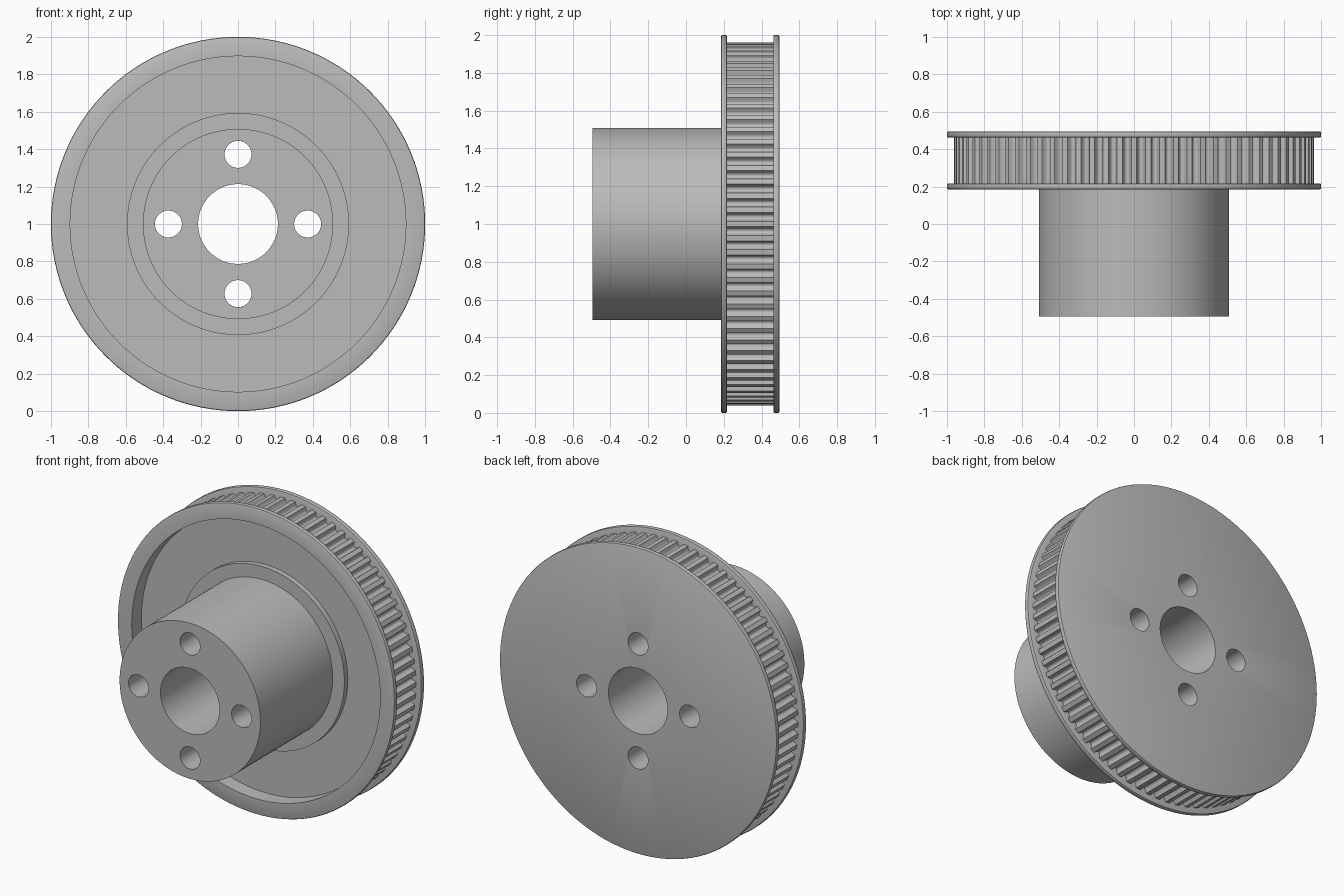
import bpy, bmesh
from math import sin, cos, tau, radians
from mathutils import Matrix, Vector

cube = bpy.data.objects.get("Cube")
if cube:
    bpy.data.objects.remove(cube, do_unlink=True)

SEGMENTS = 128
TEETH = 80
CENTRE = Vector((0, 0, 1))

metal = bpy.data.materials.new("grey metal")
metal.use_nodes = True
GREY = (0.5, 0.5, 0.5, 1)
metal.diffuse_color = GREY
metal.node_tree.nodes["Principled BSDF"].inputs["Base Color"].default_value = GREY


def make_object(name, bm):
    bmesh.ops.recalc_face_normals(bm, faces=bm.faces)
    mesh = bpy.data.meshes.new(name)
    bm.to_mesh(mesh)
    bm.free()
    mesh.materials.append(metal)
    obj = bpy.data.objects.new(name, mesh)
    bpy.context.collection.objects.link(obj)
    return obj


def select_only(obj):
    bpy.ops.object.select_all(action="DESELECT")
    obj.select_set(True)
    bpy.context.view_layer.objects.active = obj


def lathe(name, profile):
    """Turn a closed (radius, y) profile around the wheel axis."""
    bm = bmesh.new()
    verts = [bm.verts.new((r, y, 1)) for r, y in profile]
    edges = [bm.edges.new((a, b)) for a, b in zip(verts, verts[1:] + verts[:1])]
    bmesh.ops.spin(bm, geom=verts + edges, cent=CENTRE, axis=(0, 1, 0),
                   angle=tau, steps=SEGMENTS)
    bmesh.ops.remove_doubles(bm, verts=bm.verts, dist=0.0001)
    return make_object(name, bm)


def flange(y0, y1, r=1.0, b=0.008):
    """Rim section with softened corners, from front to back."""
    return [(r - b, y0), (r - b * 0.3, y0 + b * 0.3), (r, y0 + b),
            (r, y1 - b), (r - b * 0.3, y1 - b * 0.3), (r - b, y1)]


# Hub, recessed web, flanges and bore in one turned section
BORE, HUB, BOSS, RECESS, CORE = 0.213, 0.508, 0.593, 0.897, 0.92
body = lathe("pulley_body", [
    (BORE, -0.495), (HUB, -0.495), (HUB, 0.25), (BOSS, 0.25), (BOSS, 0.285),
    (RECESS, 0.285), (RECESS, 0.185), *flange(0.185, 0.217), (CORE, 0.217),
    (CORE, 0.462), *flange(0.462, 0.495), (BORE, 0.495)])

# Four bolt holes through the hub
bm = bmesh.new()
for i in range(4):
    a = i * tau / 4
    place = Matrix.Translation(CENTRE + 0.372 * Vector((cos(a), 0, sin(a))))
    bmesh.ops.create_cone(bm, cap_ends=True, segments=40, radius1=0.072,
                          radius2=0.072, depth=1.4,
                          matrix=place @ Matrix.Rotation(tau / 4, 4, "X"))
cutter = make_object("bolt_hole_cutter", bm)
cutter.hide_render = True
cut = body.modifiers.new("bolt holes", "BOOLEAN")
cut.object = cutter
cut.solver = "EXACT"
select_only(body)
bpy.ops.object.modifier_apply(modifier=cut.name)
bpy.data.objects.remove(cutter, do_unlink=True)

# Toothed band: flat lands with round grooves, ends buried in the flanges
TIP, DEPTH = 0.962, 0.031
groove = [(0.19, 0), (0.24, 0.25), (0.30, 0.7), (0.39, 0.94), (0.5, 1)]
tooth = [(-0.19, 0), *groove, *[(1 - t, d) for t, d in groove[-2:0:-1]]]
bm = bmesh.new()
loop = []
for i in range(TEETH):
    for t, d in tooth:
        a, r = (i + t) * tau / TEETH, TIP - DEPTH * d
        loop.append(bm.verts.new((r * cos(a), 0.205, 1 + r * sin(a))))
edges = [bm.edges.new((a, b)) for a, b in zip(loop, loop[1:] + loop[:1])]
wall = bmesh.ops.extrude_edge_only(bm, edges=edges)["geom"]
bmesh.ops.translate(bm, vec=(0, 0.27, 0),
                    verts=[v for v in wall if isinstance(v, bmesh.types.BMVert)])
band = make_object("toothed_band", bm)

for obj in (body, band):
    select_only(obj)
    bpy.ops.object.shade_smooth_by_angle(angle=radians(35))
